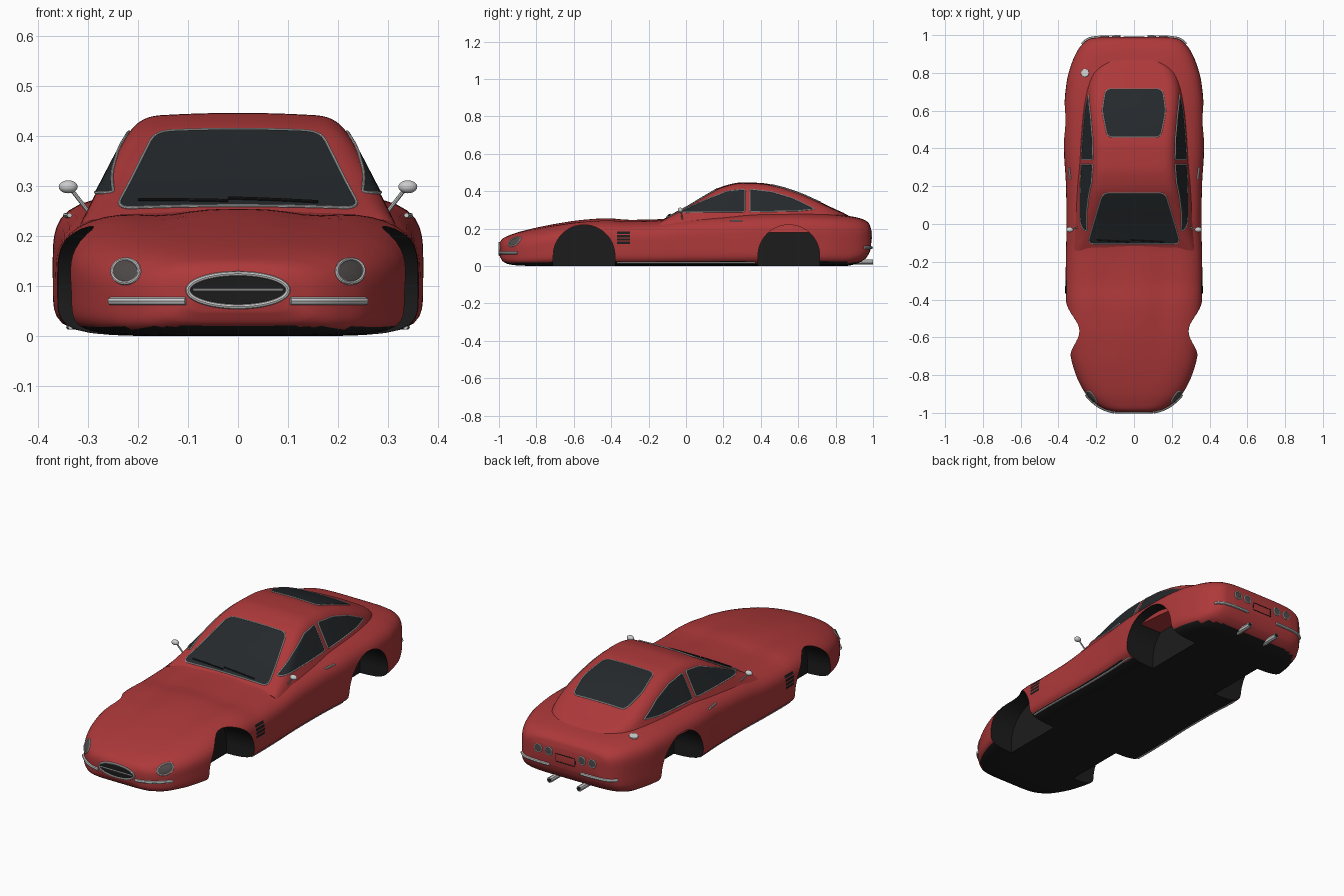
import bpy, bmesh, math
from mathutils import Vector
from mathutils.bvhtree import BVHTree

if "Cube" in bpy.data.objects:
    bpy.data.objects.remove(bpy.data.objects["Cube"])

def material(name, r, g, b):
    m = bpy.data.materials.new(name)
    m.diffuse_color = (r, g, b, 1)
    m.use_nodes = True
    m.node_tree.nodes["Principled BSDF"].inputs["Base Color"].default_value = m.diffuse_color
    return m

RED = material("red_paint", 0.42, 0.04, 0.042)
BLACK = material("black", 0.012, 0.012, 0.012)
GLASS = material("dark_glass", 0.018, 0.022, 0.025)
LAMP = material("lamp_lens", 0.08, 0.07, 0.07)

def curve_at(keys, y, col):
    """Monotone cubic interpolation of one column of a key table."""
    d = [(b[col] - a[col]) / (b[0] - a[0]) for a, b in zip(keys, keys[1:])]
    t = [d[0]] + [2*a*b/(a+b) if a*b > 0 else 0 for a, b in zip(d, d[1:])] + [d[-1]]
    i = max(k for k in range(len(keys) - 1) if k == 0 or keys[k][0] <= y)
    h = keys[i+1][0] - keys[i][0]
    u = (y - keys[i][0]) / h
    return ((1+2*u)*(1-u)**2*keys[i][col] + u*(1-u)**2*h*t[i]
            + u*u*(3-2*u)*keys[i+1][col] + u*u*(u-1)*h*t[i+1])

def stations(keys, n=5):
    return [a[0] + (b[0]-a[0])*k/n for a, b in zip(keys, keys[1:]) for k in range(n)] + [keys[-1][0]]

def finish(name, bm, mats):
    me = bpy.data.meshes.new(name)
    bm.to_mesh(me)
    bm.free()
    ob = bpy.data.objects.new(name, me)
    bpy.context.collection.objects.link(ob)
    for m in mats:
        me.materials.append(m)
    return ob

def smooth(ob, angle=40):
    bpy.ops.object.select_all(action='DESELECT')
    ob.select_set(True)
    bpy.context.view_layer.objects.active = ob
    bpy.ops.object.shade_smooth_by_angle(angle=math.radians(angle))

def loft(name, rings, mats):
    bm = bmesh.new()
    vs = [[bm.verts.new(p) for p in r] for r in rings]
    n = len(vs[0])
    for a, b in zip(vs, vs[1:]):
        for i in range(n):
            bm.faces.new((a[i], a[(i+1) % n], b[(i+1) % n], b[i]))
    bm.faces.new(vs[0])
    bm.faces.new(vs[-1])
    bmesh.ops.recalc_face_normals(bm, faces=bm.faces)
    return finish(name, bm, mats)

# Body: y, half width, bottom, top
BODY = [(-.995, .10, .05, .128), (-.98, .155, .025, .147), (-.95, .205, .01, .162), (-.9, .255, .003, .18),
        (-.8, .307, 0, .205), (-.7, .335, 0, .225), (-.55, .352, 0, .247), (-.42, .36, 0, .255),
        (-.3, .362, 0, .247), (-.15, .36, 0, .25), (0, .357, 0, .268), (.2, .36, 0, .28),
        (.4, .371, 0, .288), (.6, .37, 0, .287), (.75, .357, 0, .28), (.85, .33, 0, .27),
        (.92, .298, .015, .258), (.96, .265, .04, .243), (.98, .235, .07, .225), (.99, .18, .1, .195)]

def body_ring(y, count=72):
    w, zb, zt = (curve_at(BODY, y, c) for c in (1, 2, 3))
    zm = zb + .45*(zt - zb)
    ring = []
    for k in range(count):
        a = 2*math.pi*k/count
        c, s = math.cos(a), math.sin(a)
        n = 3.9 + .9*y if s > 0 else 6
        r = (abs(c)**n + abs(s)**n)**(-1/n)
        x, z = w*c*r, zm + s*r*((zt-zm) if s > 0 else (zm-zb))
        if s > 0:  # valleys between bonnet and wings
            z -= .011*math.exp(-((abs(c*r)-.42)/.18)**2 - ((y+.42)/.28)**2)
        ring.append((x, y, z))
    return ring

body = loft("body", [body_ring(y) for y in stations(BODY)], [RED, BLACK])
for f in body.data.polygons:
    if f.normal.z < -.8 and f.center.z < .02:
        f.material_index = 1

# Cabin: y, roof height, taper
CABIN = [(-.14, .24, 1), (-.1, .262, 1), (0, .315, 1), (.1, .375, 1), (.2, .427, .995), (.3, .447, .98),
         (.4, .444, .97), (.5, .425, .95), (.6, .393, .92), (.7, .35, .86), (.8, .303, .73), (.85, .28, .57), (.89, .255, .35)]

def cabin_ring(y):
    zt, t = curve_at(CABIN, y, 1), curve_at(CABIN, y, 2)
    side = lambda z: (.30 - .5*(z - .26))*t
    wt = side(zt)
    d = min(.045, .45*(zt - .18))
    low = Vector((side(.18), .18))
    corner = Vector((wt, zt - .008))
    p0 = corner + (low - corner).normalized()*d
    p2 = Vector((wt - d, zt - .008*((wt-d)/wt)**2))
    half = [low.lerp(p0, k/8) for k in range(8)]
    half += [p0.lerp(corner, k/8).lerp(corner.lerp(p2, k/8), k/8) for k in range(8)]
    half += [Vector((x, zt - .008*(x/wt)**2)) for x in [(wt-d)*(1-k/8) for k in range(9)]]
    return [(p.x, y, p.y) for p in half] + [(-p.x, y, p.y) for p in half[-2::-1]]

cabin = loft("cabin_roof", [cabin_ring(y) for y in stations(CABIN)], [RED])

def tree(ob):
    return BVHTree.FromPolygons([v.co for v in ob.data.vertices], [p.vertices[:] for p in ob.data.polygons])
ON_BODY, ON_CABIN = tree(body), tree(cabin)

# Projection views: 2D drawing point -> ray origin and direction
VIEWS = {"front": (lambda a, b: (a, -2, b), (0, 1, 0)), "rear": (lambda a, b: (a, 2, b), (0, -1, 0)),
         "top": (lambda a, b: (a, b, 2), (0, 0, -1)), "right": (lambda a, b: (2, a, b), (-1, 0, 0)),
         "left": (lambda a, b: (-2, a, b), (1, 0, 0))}

def project(p, view, surf, lift):
    start, d = VIEWS[view]
    o, d = Vector(start(*p)), Vector(d)
    hit = surf.ray_cast(o, d)[0] or surf.find_nearest(o + 2*d)[0]
    return hit - d*lift

def dense(pts, closed, step=.015):
    out = []
    pts = [Vector(p) for p in pts]
    for a, b in zip(pts, pts[1:] + pts[:1] if closed else pts[1:]):
        n = max(1, math.ceil((b-a).length/step))
        out += [a.lerp(b, k/n) for k in range(n)]
    return out if closed else out + [pts[-1]]

def rounded(pts, r):
    out = []
    pts = [Vector(p) for p in pts]
    for i, p in enumerate(pts):
        a, b = pts[i-1] - p, pts[(i+1) % len(pts)] - p
        a, b = (p + v.normalized()*min(r, .45*v.length) for v in (a, b))
        out += [a.lerp(p, k/5).lerp(p.lerp(b, k/5), k/5) for k in range(6)]
    return dense(out, True)

def ellipse(x, y, rx, ry, n=32):
    return [Vector((x + rx*math.cos(2*math.pi*k/n), y + ry*math.sin(2*math.pi*k/n))) for k in range(n)]

def tube(name, pts, r, closed=False, mat=None):
    cu = bpy.data.curves.new(name, 'CURVE')
    cu.dimensions, cu.bevel_depth, cu.bevel_resolution, cu.use_fill_caps = '3D', r, 2, True
    sp = cu.splines.new('POLY')
    sp.points.add(len(pts) - 1)
    for q, p in zip(sp.points, pts):
        q.co = (*p, 1)
    sp.use_cyclic_u = closed
    ob = bpy.data.objects.new(name, cu)
    bpy.context.collection.objects.link(ob)
    bpy.ops.object.select_all(action='DESELECT')
    ob.select_set(True)
    bpy.context.view_layer.objects.active = ob
    bpy.ops.object.convert(target='MESH')
    if mat:
        ob.data.materials.append(mat)
    smooth(ob)

def strip(name, pts, view, surf, r, mat=None, closed=False, lift=.002):
    tube(name, [project(p, view, surf, lift) for p in dense(pts, closed)], r, closed, mat)

def panel(name, outline, view, surf, mat, trim=0, lift=.003):
    """Sheet that follows the surface, with an optional rim."""
    c = sum(outline, Vector((0, 0))) / len(outline)
    bm = bmesh.new()
    rings = [[bm.verts.new(project(c.lerp(p, k/8), view, surf, lift)) for p in outline] for k in range(1, 9)]
    mid = bm.verts.new(project(c, view, surf, lift))
    n = len(outline)
    for i in range(n):
        j = (i+1) % n
        bm.faces.new((mid, rings[0][i], rings[0][j]))
        for a, b in zip(rings, rings[1:]):
            bm.faces.new((a[i], b[i], b[j], a[j]))
    bm.normal_update()
    d = Vector(VIEWS[view][1])
    if sum(f.normal.dot(d)*f.calc_area() for f in bm.faces) > 0:
        bmesh.ops.reverse_faces(bm, faces=bm.faces)
    smooth(finish(name, bm, [mat] if mat else []))
    if trim:
        strip(name + "_trim", outline, view, surf, trim, closed=True)

# Windscreen, rear window, wipers
panel("windscreen", rounded([(-.245, -.105), (.245, -.105), (.215, 0), (.165, .165), (-.165, .165), (-.215, 0)], .035),
      "top", ON_CABIN, GLASS, .003)
panel("rear_window", rounded([(-.14, .46), (.14, .46), (.168, .6), (.15, .715), (-.15, .715), (-.168, .6)], .03),
      "top", ON_CABIN, GLASS, .003)
for x in (-.2, -.02):
    strip("wiper", [(x, -.085), (x + .18, -.095)], "top", ON_CABIN, .003, BLACK, lift=.007)

# Parts repeated on both sides
for s, side in ((1, "right"), (-1, "left")):
    panel("front_side_window", rounded([(-.04, .287), (.315, .29), (.315, .41), (.22, .4), (.1, .352)], .012),
          side, ON_CABIN, GLASS, .003)
    panel("rear_side_window", rounded([(.342, .29), (.6, .295), (.69, .305), (.57, .363), (.46, .396), (.342, .41)], .012),
          side, ON_CABIN, GLASS, .003)
    strip("sill_strip", [(-.37, .018), (.37, .018)], side, ON_BODY, .005)
    strip("door_handle", [(.235, .242), (.30, .242)], side, ON_BODY, .005, lift=.006)
    for k in range(4):
        z = .117 + .018*k
        panel("side_vent", rounded([(-.368, z), (-.3, z), (-.3, z+.013), (-.368, z+.013)], .002), side, ON_BODY, BLACK)
    panel("headlight", ellipse(s*.225, .13, .027, .024), "front", ON_BODY, LAMP, .004)
    strip("front_bumper", [(s*.105, .07), (s*.255, .07)], "front", ON_BODY, .008)
    strip("rear_bumper", [(s*.09, .098), (s*.275, .098)], "rear", ON_BODY, .008)
    for x in (.095, .155):
        panel("tail_light", ellipse(s*x, .168, .02, .02), "rear", ON_BODY, LAMP, .003)
    tube("exhaust_pipe", [(s*.085, .88, .022), (s*.085, 1, .022)], .014)
    tube("exhaust_hole", [(s*.085, .99, .022), (s*.085, 1.0005, .022)], .01, mat=BLACK)
    tube("mirror_arm", [(s*.30, -.02, .25), (s*.335, -.027, .295)], .004)
    bpy.ops.mesh.primitive_uv_sphere_add(segments=24, ring_count=12, radius=1, location=(s*.34, -.03, .299))
    mirror = bpy.context.object
    mirror.name = "door_mirror"
    mirror.scale = (.019, .014, .013)
    smooth(mirror)

# Grille, number plate recess, filler cap
panel("grille", ellipse(0, .092, .1, .033, 48), "front", ON_BODY, BLACK, .005)
strip("grille_bar", [(-.09, .092), (.09, .092)], "front", ON_BODY, .003, lift=.005)
strip("plate_recess", [(-.055, .125), (.055, .125), (.055, .165), (-.055, .165)], "rear", ON_BODY, .002, BLACK, True, 0)
panel("filler_cap", ellipse(-.26, .8, .018, .018), "top", ON_BODY, None, .004, .006)

# Wheel arches cut out of the body
for y in (-.545, .55):
    for s in (1, -1):
        arc = [(y + .165*math.cos(math.pi*k/32), .055 + .165*math.sin(math.pi*k/32)) for k in range(33)]
        outline = arc + [(y - .165, -.05), (y + .165, -.05)]
        cutter = loft("arch_cutter", [[(s*x, *p) for p in outline] for x in (.2, .5)], [RED, BLACK])
        cutter.hide_render = True
        for f in cutter.data.polygons:
            f.material_index = 1
        bpy.context.view_layer.objects.active = body
        mod = body.modifiers.new("wheel_arch", 'BOOLEAN')
        mod.operation, mod.solver, mod.object = 'DIFFERENCE', 'EXACT', cutter
        bpy.ops.object.modifier_apply(modifier=mod.name)
        bpy.data.objects.remove(cutter)
smooth(body)
smooth(cabin)
